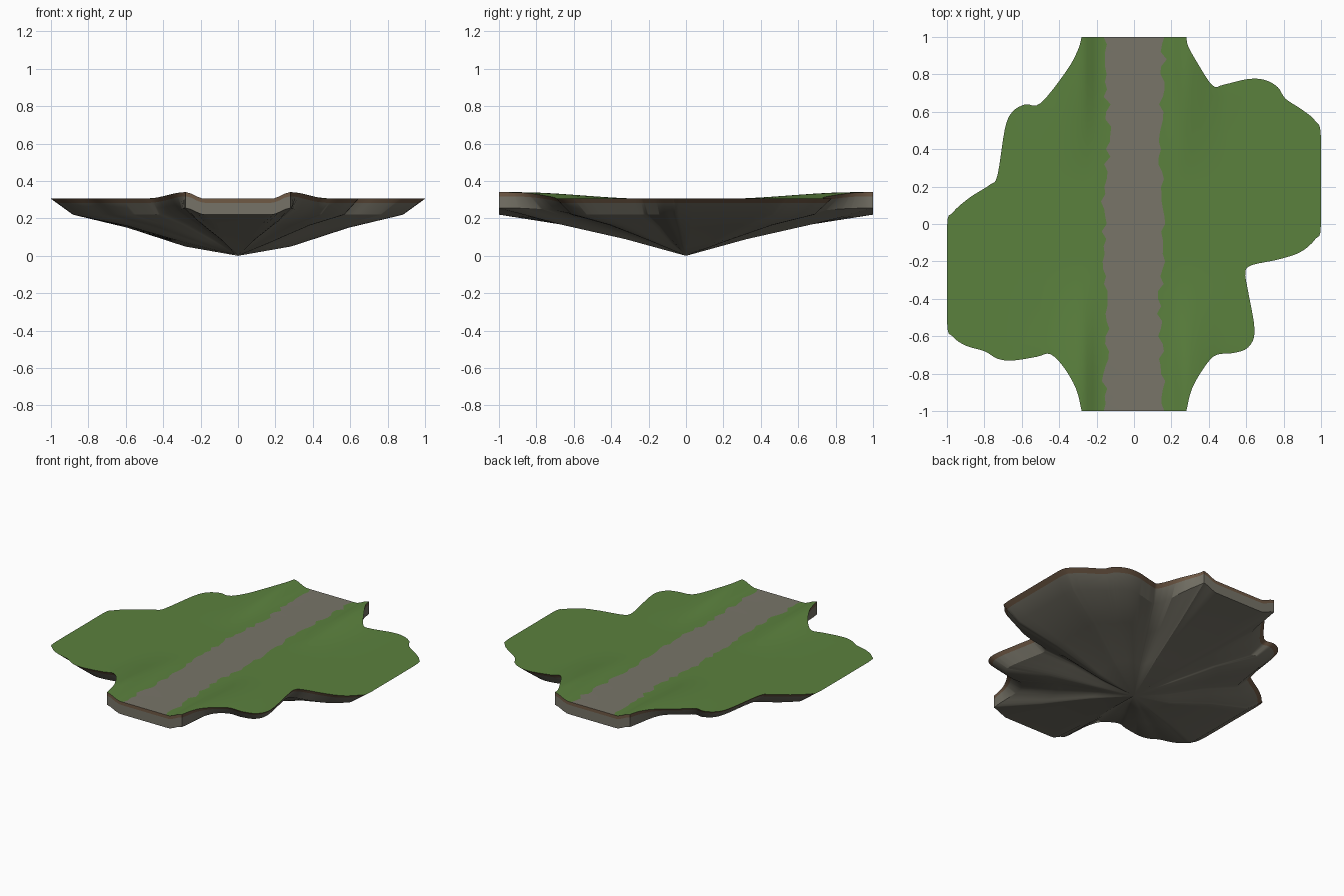
import bpy, bmesh, math, random
from mathutils import Vector

random.seed(4)
if "Cube" in bpy.data.objects:
    bpy.data.objects.remove(bpy.data.objects["Cube"], do_unlink=True)


def material(name, colour):
    mat = bpy.data.materials.new(name)
    mat.use_nodes = True
    mat.diffuse_color = (*colour, 1)
    mat.node_tree.nodes["Principled BSDF"].inputs["Base Color"].default_value = (*colour, 1)
    return mat


MATERIALS = [
    material("grass_green", (0.105, 0.22, 0.048)),
    material("road_grey", (0.188, 0.178, 0.14)),
    material("soil_brown", (0.16, 0.10, 0.06)),
    material("rock_grey", (0.18, 0.17, 0.135)),
]
GRASS, ROAD, SOIL, ROCK = range(len(MATERIALS))


def smooth(low, high, value):
    t = max(0, min(1, (value - low) / (high - low)))
    return t * t * (3 - 2 * t)


def ground_height(x, y):
    """Flat land with banks rising beside the two road ends."""
    bank = smooth(.18, .28, abs(x)) * (1 - smooth(.28, .5, abs(x)))
    return .305 + .035 * bank * smooth(.2, .9, abs(y))


def spline(points, steps=4):
    """Smooth curve through the points, kept inside the tile square."""
    pts = [Vector(p) for p in points]
    pts = [pts[0]] + pts + [pts[-1]]
    result = []
    for a, b, c, d in zip(pts, pts[1:], pts[2:], pts[3:]):
        for i in range(steps):
            t = i / steps
            p = (2 * b + (c - a) * t + (2 * a - 5 * b + 4 * c - d) * t ** 2
                 + (3 * b - a - 3 * c + d) * t ** 3) / 2
            result.append((max(-1, min(1, p.x)), max(-1, min(1, p.y))))
    return result + [tuple(points[-1])]


# Coastline on each side of the road, counter-clockwise
left_coast = [(.28, -1), (.31, -.88), (.38, -.76), (.44, -.70), (.53, -.69), (.61, -.66),
              (.645, -.57), (.61, -.36), (.595, -.26), (.63, -.22), (.77, -.19), (.89, -.15),
              (.97, -.08), (1, 0), (1, .46), (.97, .55), (.9, .61), (.81, .67), (.77, .73),
              (.70, .77), (.61, .775), (.48, .745), (.42, .74), (.34, .86), (.29, .95), (.28, 1)]
right_coast = [(-.28, 1), (-.30, .93), (-.36, .82), (-.5, .645), (-.58, .64), (-.65, .60),
               (-.69, .51), (-.73, .26), (-.77, .21), (-.88, .14), (-.97, .06), (-1, -.02),
               (-1, -.52), (-.97, -.6), (-.9, -.65), (-.80, -.68), (-.73, -.72), (-.65, -.73),
               (-.52, -.71), (-.45, -.695), (-.38, -.76), (-.31, -.88), (-.28, -1)]

bm = bmesh.new()
outline = spline(left_coast) + spline(right_coast)
bm.faces.new([bm.verts.new((x, y, 0)) for x, y in outline])


def slice_at(position, normal):
    bmesh.ops.bisect_plane(bm, geom=bm.verts[:] + bm.edges[:] + bm.faces[:], dist=1e-5,
                           plane_co=position, plane_no=normal)


# Cut the top into a grid fine enough for the banks and the ragged road edge
ROAD_HALF = .15
for x in (ROAD_HALF, .19, .22, .25, .277, .31, .36, .43, .5, .7):
    for side in (-1, 1):
        slice_at((side * x, 0, 0), (1, 0, 0))
STEP = .04
for i in range(-24, 25):
    slice_at((0, i * STEP, 0), (0, 1, 0))

for face in bm.faces:
    face.material_index = ROAD if abs(face.calc_center_median().x) < ROAD_HALF else GRASS

# Ragged road edge, narrower between the middle and the ends
for v in bm.verts:
    if abs(abs(v.co.x) - ROAD_HALF) < 1e-4:
        tooth = random.uniform(-.018, .018) if abs(v.co.y) < .99 else 0
        width = ROAD_HALF + .012 * math.cos(math.tau * v.co.y) + tooth
        v.co.x = math.copysign(width, v.co.x)
for v in bm.verts:
    v.co.z = ground_height(v.co.x, v.co.y)


def add_ring(edges, index, move):
    """Extrude the open rim once and place the new ring."""
    old_faces = set(bm.faces)
    geom = bmesh.ops.extrude_edge_only(bm, edges=edges)["geom"]
    for face in set(bm.faces) - old_faces:
        face.material_index = index
    for v in (g for g in geom if isinstance(g, bmesh.types.BMVert)):
        move(v)
    return [g for g in geom if isinstance(g, bmesh.types.BMEdge) and g.is_boundary]


def wall(drop, taper):
    """The wall is upright at the road ends and leans inwards elsewhere."""
    def move(v):
        scale = 1 - taper * (1 - smooth(.75, .98, abs(v.co.y)))
        v.co = (v.co.x * scale, v.co.y * scale, v.co.z - drop)
    return move


def underside(scale, depth, lift):
    def move(v):
        along = abs(v.co.y) / max(v.co.xy.length, 1e-6)
        v.co = (v.co.x * scale, v.co.y * scale, depth + lift * along)
    return move


# Soil band, rock wall, then the shallow rock cone below
rim = [e for e in bm.edges if e.is_boundary]
rim = add_ring(rim, SOIL, wall(.022, .03))
rim = add_ring(rim, ROCK, wall(.063, .09))
rim = add_ring(rim, ROCK, underside(.67, .15, .018))
rim = add_ring(rim, ROCK, underside(.48, .05, .04))
tip = list({v for e in add_ring(rim, ROCK, lambda v: None) for v in e.verts})
bmesh.ops.pointmerge(bm, verts=tip, merge_co=(0, 0, 0))
bmesh.ops.recalc_face_normals(bm, faces=bm.faces[:])

mesh = bpy.data.meshes.new("floating_land")
bm.to_mesh(mesh)
bm.free()
for mat in MATERIALS:
    mesh.materials.append(mat)
land = bpy.data.objects.new("floating_land", mesh)
bpy.context.collection.objects.link(land)
bpy.context.view_layer.objects.active = land
land.select_set(True)
bpy.ops.object.shade_smooth_by_angle(angle=math.radians(30))
